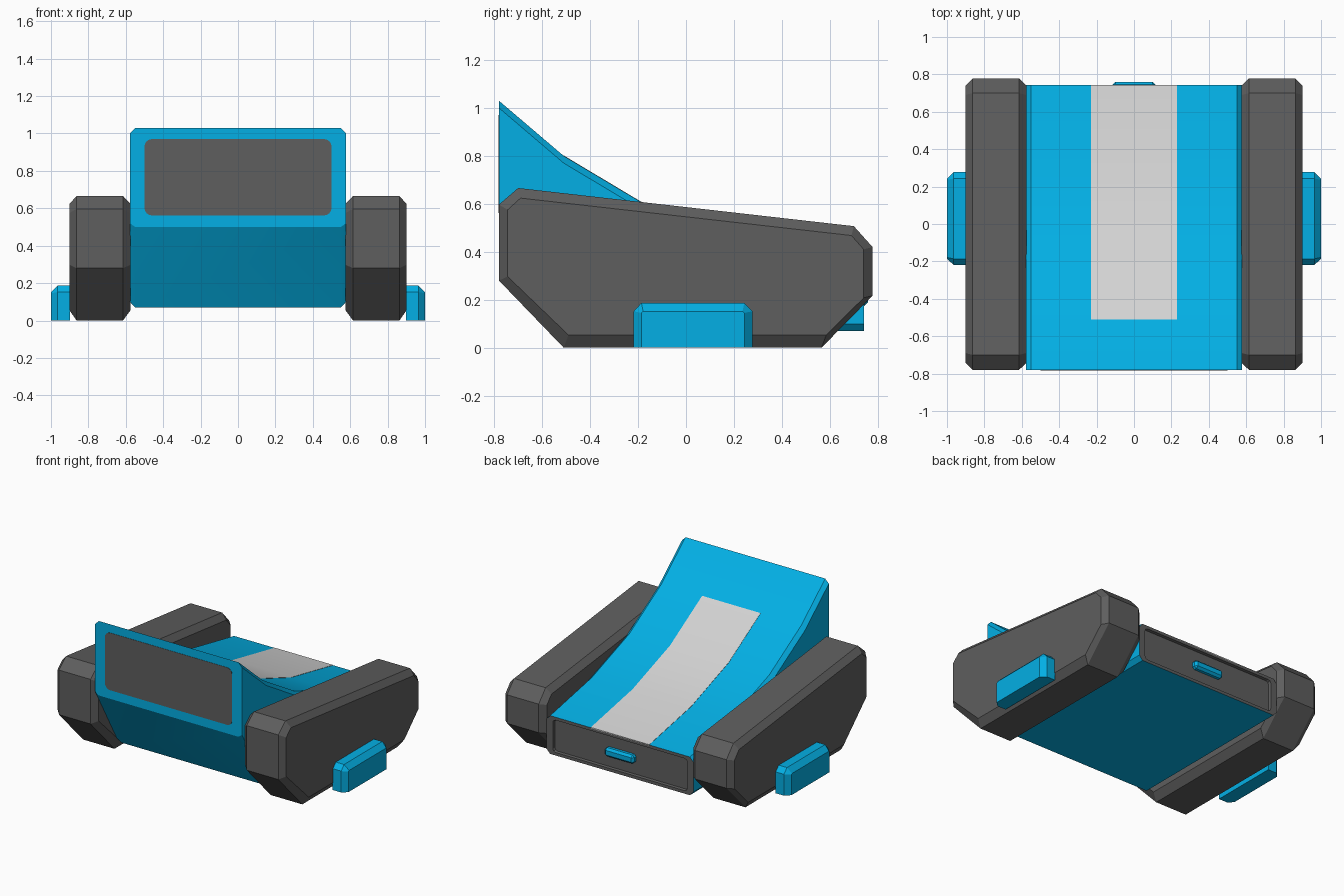
import bpy, bmesh, math

if "Cube" in bpy.data.objects:
    bpy.data.objects.remove(bpy.data.objects["Cube"])


def material(name, rgb):
    m = bpy.data.materials.new(name)
    m.diffuse_color = (*rgb, 1)
    m.use_nodes = True
    m.node_tree.nodes["Principled BSDF"].inputs["Base Color"].default_value = m.diffuse_color
    return m


BLUE = material("bright blue", (0.001, 0.43, 0.78))
DARK = material("dark grey", (0.112, 0.112, 0.112))
LIGHT = material("light grey", (0.65, 0.65, 0.65))


def finish(name, bm, *mats, smooth=False):
    bmesh.ops.recalc_face_normals(bm, faces=bm.faces)
    for f in bm.faces:
        f.smooth = smooth
    me = bpy.data.meshes.new(name)
    bm.to_mesh(me)
    bm.free()
    if smooth:
        me.set_sharp_from_angle(angle=math.radians(22))
    for m in mats:
        me.materials.append(m)
    ob = bpy.data.objects.new(name, me)
    bpy.context.collection.objects.link(ob)
    return ob


def loft(sections):
    """Join (x, [(y, z), ...]) sections into a closed solid."""
    bm = bmesh.new()
    rings = [[bm.verts.new((x, y, z)) for y, z in prof] for x, prof in sections]
    for a, b in zip(rings, rings[1:]):
        for i in range(len(a)):
            j = (i + 1) % len(a)
            bm.faces.new((a[i], a[j], b[j], b[i]))
    bm.faces.new(rings[0])
    bm.faces.new(rings[-1])
    bmesh.ops.recalc_face_normals(bm, faces=bm.faces)
    return bm


# Side pods and their outer feet
pod_full = [(-0.78, 0.597), (-0.70, 0.666), (0.70, 0.507), (0.778, 0.42),
            (0.778, 0.217), (0.565, 0), (-0.51, 0), (-0.78, 0.28)]
pod_in = [(-0.744, 0.575), (-0.69, 0.624), (0.69, 0.468), (0.741, 0.41),
          (0.741, 0.208), (0.585, 0.053), (-0.49, 0.053), (-0.744, 0.297)]
foot_full = [(-0.218, 0), (-0.218, 0.152), (-0.186, 0.187),
             (0.243, 0.187), (0.277, 0.152), (0.277, 0)]
foot_in = [(-0.186, 0), (-0.186, 0.145), (-0.179, 0.152),
           (0.236, 0.152), (0.243, 0.145), (0.243, 0)]
for side, s in (("left", -1), ("right", 1)):
    finish(side + "_pod", loft([(s * 0.576, pod_in), (s * 0.615, pod_full),
                                (s * 0.863, pod_full), (s * 0.90, pod_in)]), DARK)
    finish(side + "_foot", loft([(s * 0.898, foot_full), (s * 0.965, foot_full),
                                 (s * 1.0, foot_in)]), BLUE)

# Central body with a curved slide on top and a chamfer along each side
slide = [(-0.78, 1.03), (-0.51, 0.80), (-0.15, 0.585), (0.27, 0.435), (0.742, 0.342)]
body_mid = slide + [(0.742, 0.07), (-0.53, 0.07), (-0.78, 0.50)]
body_side = [(y, z - 0.03) for y, z in slide] + [(0.742, 0.10), (-0.54, 0.10), (-0.78, 0.52)]
bm = loft([(-0.578, body_side), (-0.55, body_mid), (0.55, body_mid), (0.578, body_side)])

# Recessed grey rear panel with cut recess corners
rear = [f for f in bm.faces if f.calc_center_median().y > 0.74]
middle = max(rear, key=lambda f: f.calc_area())
bmesh.ops.inset_individual(bm, faces=[middle], thickness=0.03, depth=0)
bmesh.ops.inset_individual(bm, faces=[middle], thickness=0.004, depth=-0.02)
corners = [e for v in middle.verts for e in v.link_edges if e not in middle.edges[:]]
bmesh.ops.bevel(bm, geom=corners, offset=0.02, segments=2, profile=0.5, affect='EDGES')
for f in bm.faces:
    f.material_index = 1 if f.calc_center_median().y > 0.7 else 0
finish("body", bm, BLUE, DARK, smooth=True)

# Light stripe following the slide
path = slide[1:]
stripe = [(y, z + 0.002) for y, z in path] + [(y, z - 0.004) for y, z in reversed(path)]
finish("slide_stripe", loft([(-0.23, stripe), (0.23, stripe)]), LIGHT, smooth=True)

# Rounded grey panel on the front
bm = bmesh.new()
r, outline = 0.04, []
for cx, cz, start in ((0.46, 0.93, 0), (-0.46, 0.93, 90), (-0.46, 0.602, 180), (0.46, 0.602, 270)):
    for k in range(5):
        a = math.radians(start + k * 22.5)
        outline.append(bm.verts.new((cx + r * math.cos(a), -0.778, cz + r * math.sin(a))))
face = bm.faces.new(outline)
ext = bmesh.ops.extrude_face_region(bm, geom=[face])["geom"]
bmesh.ops.translate(bm, vec=(0, -0.004, 0),
                    verts=[v for v in ext if isinstance(v, bmesh.types.BMVert)])
finish("front_panel", bm, DARK)

# Blue handle on the rear panel
bm = bmesh.new()
bmesh.ops.create_cube(bm, size=1)
for v in bm.verts:
    v.co = (v.co.x * 0.23, 0.735 + v.co.y * 0.05, 0.206 + v.co.z * 0.062)
bmesh.ops.bevel(bm, geom=bm.edges[:], offset=0.015, segments=1, affect='EDGES')
finish("rear_handle", bm, BLUE)
